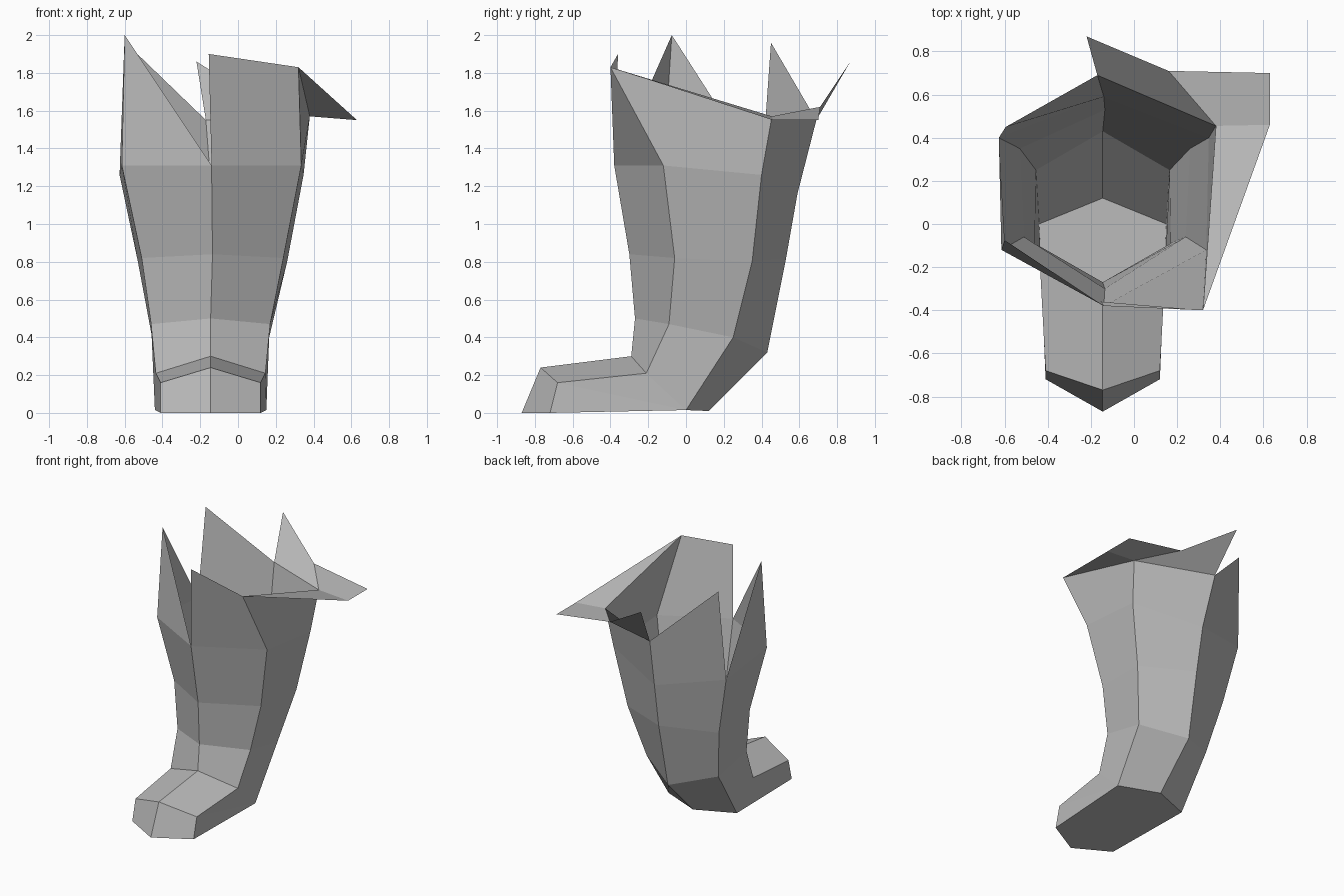
import bpy, bmesh

if "Cube" in bpy.data.objects:
    bpy.data.objects.remove(bpy.data.objects["Cube"])

mat = bpy.data.materials.new("plain grey")
mat.diffuse_color = (0.5, 0.5, 0.5, 1)
mat.use_nodes = True
mat.node_tree.nodes["Principled BSDF"].inputs["Base Color"].default_value = mat.diffuse_color

bm = bmesh.new()
cache = {}


def vert(p):
    """Shared vertex at a point."""
    key = tuple(round(c, 3) for c in p)
    if key not in cache:
        cache[key] = bm.verts.new(key)
    return cache[key]


def face(*pts):
    """Face through points, dropping repeated ones."""
    vs = list(dict.fromkeys(vert(p) for p in pts))
    if len(vs) > 2:
        bm.faces.new(vs)


def ring(cx, front, side_f, side_b, back):
    """Six-sided mirrored ring: front (y,z), sides (half width,y,z), back (y,z)."""
    (a, ya, za), (b, yb, zb) = side_f, side_b
    return [(cx, *front), (cx + a, ya, za), (cx + b, yb, zb),
            (cx, *back), (cx - b, yb, zb), (cx - a, ya, za)]


# Foot and shaft rings; the foot rings share the heel corners
heel = ((0.295, 0.0, 0.015), (0.12, 0.01))
C = -0.145
rings = [
    ring(C, (-0.87, 0.0), (0.265, -0.72, 0.0), *heel),
    ring(C, (-0.77, 0.24), (0.265, -0.68, 0.16), *heel),
    ring(C, (-0.29, 0.30), (0.29, -0.21, 0.21), *heel),
    ring(C, (-0.27, 0.50), (0.315, -0.09, 0.47), (0.31, 0.25, 0.40), (0.43, 0.32)),
    ring(-0.135, (-0.30, 0.84), (0.375, -0.06, 0.82), (0.395, 0.35, 0.80), (0.53, 0.82)),
    ring(-0.14, (-0.38, 1.31), (0.475, -0.12, 1.31), (0.487, 0.40, 1.26), (0.59, 1.16)),
]
for lo, hi in zip(rings, rings[1:]):
    for i in range(6):
        j = (i + 1) % 6
        face(lo[i], lo[j], hi[j], hi[i])

# Sole
face(*reversed(rings[0]))

# Torn upper edge
F, R1, R2, B, L2, L1 = rings[-1]
f_top, r1_top, r2_top = (-0.155, -0.36, 1.90), (0.32, -0.40, 1.83), (0.38, 0.455, 1.57)
b_top, l2_top, l1_top = (-0.17, 0.69, 1.55), (-0.595, 0.45, 1.96), (-0.60, -0.075, 2.0)
face(F, R1, r1_top, f_top)
face(R1, R2, r2_top, r1_top)
face(R2, B, b_top, r2_top)
face(B, L2, l2_top, b_top)
face(L2, L1, l1_top)
face(L1, F, l1_top)

# Folded-out flaps on the right and back
tip_a, tip_b = (0.63, 0.46, 1.55), (0.63, 0.70, 1.55)
fold, tip_c = (0.16, 0.71, 1.62), (-0.22, 0.87, 1.86)
face(r1_top, r2_top, tip_a)
face(r2_top, fold, tip_b, tip_a)
face(r2_top, b_top, tip_c, fold)

me = bpy.data.meshes.new("boot")
bm.to_mesh(me)
bm.free()
me.materials.append(mat)
boot = bpy.data.objects.new("boot", me)
bpy.context.collection.objects.link(boot)
